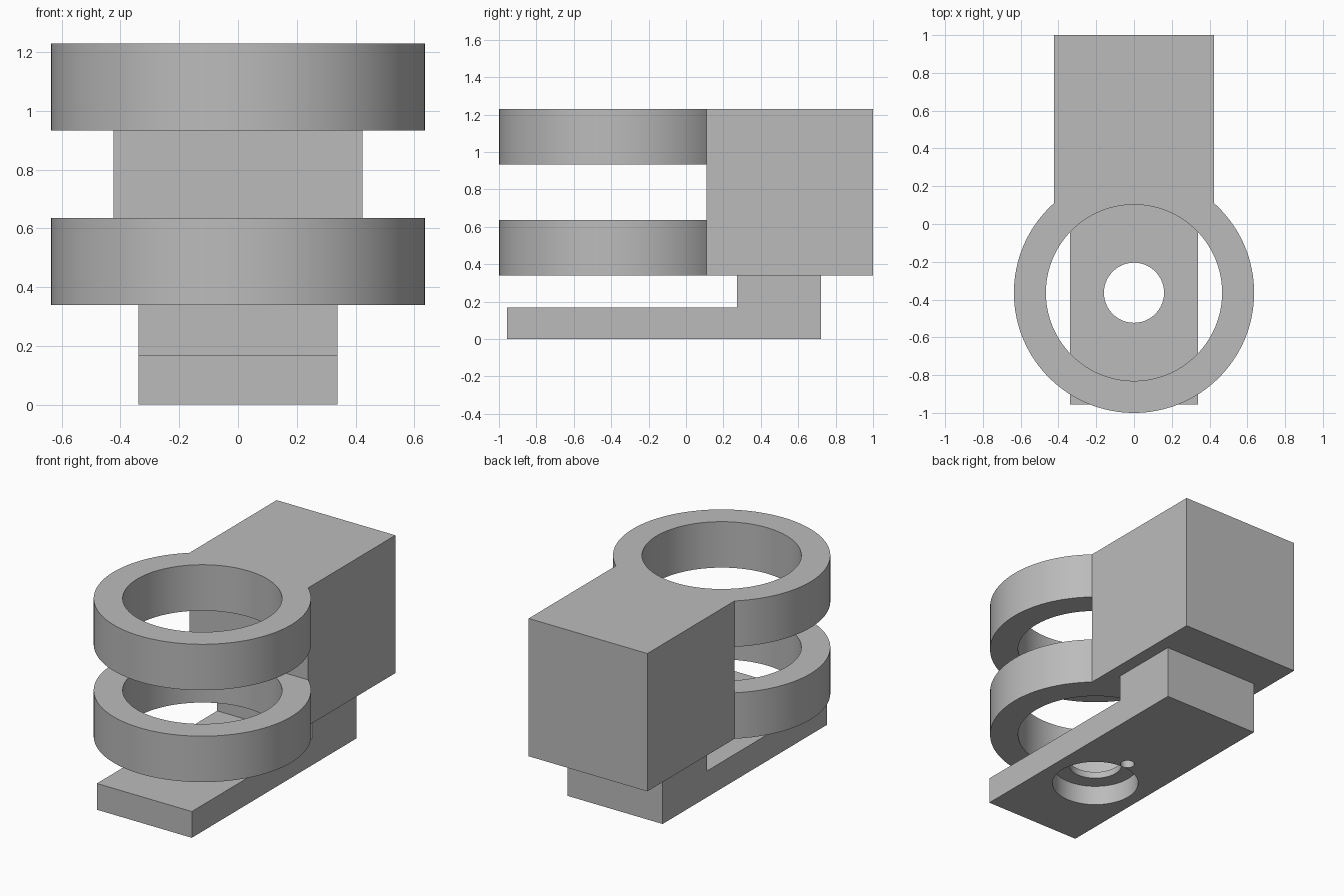
import bpy
import bmesh
from math import radians
from mathutils import Matrix

cube = bpy.data.objects.get("Cube")
if cube:
    bpy.data.objects.remove(cube, do_unlink=True)

U = 0.0212          # one design unit
AXIS_Y = -0.364     # shared axis of the rings and the hole

grey = bpy.data.materials.new("plain_grey")
grey.use_nodes = True
grey.diffuse_color = (0.5, 0.5, 0.5, 1)
grey.node_tree.nodes["Principled BSDF"].inputs["Base Color"].default_value = (0.5, 0.5, 0.5, 1)


def finish(name, bm):
    """Turn a bmesh into a named grey object."""
    bmesh.ops.recalc_face_normals(bm, faces=bm.faces)
    mesh = bpy.data.meshes.new(name)
    bm.to_mesh(mesh)
    bm.free()
    mesh.materials.append(grey)
    obj = bpy.data.objects.new(name, mesh)
    bpy.context.collection.objects.link(obj)
    return obj


def extrude_side_profile(name, points, half_width):
    """Extrude a closed (y, z) outline across x."""
    bm = bmesh.new()
    face = bm.faces.new([bm.verts.new((-half_width, y, z)) for y, z in points])
    grown = bmesh.ops.extrude_face_region(bm, geom=[face])["geom"]
    verts = [v for v in grown if isinstance(v, bmesh.types.BMVert)]
    bmesh.ops.translate(bm, verts=verts, vec=(2 * half_width, 0, 0))
    return finish(name, bm)


def ring(name, inner, outer, low, high):
    """Spin a rectangular section around the shared axis."""
    bm = bmesh.new()
    section = [(inner, low), (outer, low), (outer, high), (inner, high)]
    verts = [bm.verts.new((0, AXIS_Y + r, z)) for r, z in section]
    edges = [bm.edges.new((verts[i], verts[i - 1])) for i in range(4)]
    bmesh.ops.spin(bm, geom=verts + edges, cent=(0, AXIS_Y, 0), axis=(0, 0, 1),
                   angle=radians(360), steps=128, use_merge=True)
    bmesh.ops.remove_doubles(bm, verts=bm.verts, dist=0.0001)
    return finish(name, bm)


def cut_hole(target, radius, y, low, high):
    """Bore a vertical round hole and discard the cutter."""
    bm = bmesh.new()
    bmesh.ops.create_cone(bm, cap_ends=True, segments=96, radius1=radius, radius2=radius,
                          depth=high - low, matrix=Matrix.Translation((0, y, (low + high) / 2)))
    cutter = finish("hole_cutter", bm)
    cutter.hide_render = True
    mod = target.modifiers.new("hole", "BOOLEAN")
    mod.operation = "DIFFERENCE"
    mod.solver = "EXACT"
    mod.object = cutter
    bpy.context.view_layer.objects.active = target
    bpy.ops.object.modifier_apply(modifier=mod.name)
    bpy.data.objects.remove(cutter, do_unlink=True)


# Base plate with its raised rear step
front, step, back = -0.956, AXIS_Y + 30 * U, 0.723
base = extrude_side_profile("base_plate", [
    (front, 0), (back, 0), (back, 16 * U), (step, 16 * U), (step, 8 * U), (front, 8 * U)], 16 * U)

# Through hole, wider recess below it, and small locating notch
cut_hole(base, 7.5 * U, AXIS_Y, -0.1, 0.3)
cut_hole(base, 12.2 * U, AXIS_Y, -0.1, 6 * U)
cut_hole(base, 2 * U, AXIS_Y + 14.2 * U, -0.1, 6 * U)

# Rear block
block_front = 1 - 42 * U
block = extrude_side_profile("rear_block", [
    (block_front, 16 * U), (1, 16 * U), (1, 58 * U), (block_front, 58 * U)], 20 * U)

# Two clamp rings
rings = [ring(name, 22 * U, 30 * U, low * U, (low + 14) * U)
         for name, low in (("lower_ring", 16), ("upper_ring", 44))]

# Smooth the round walls and keep the edges sharp
bpy.ops.object.select_all(action="DESELECT")
for obj in [base] + rings:
    obj.select_set(True)
    bpy.context.view_layer.objects.active = obj
bpy.ops.object.shade_smooth_by_angle(angle=radians(30))
